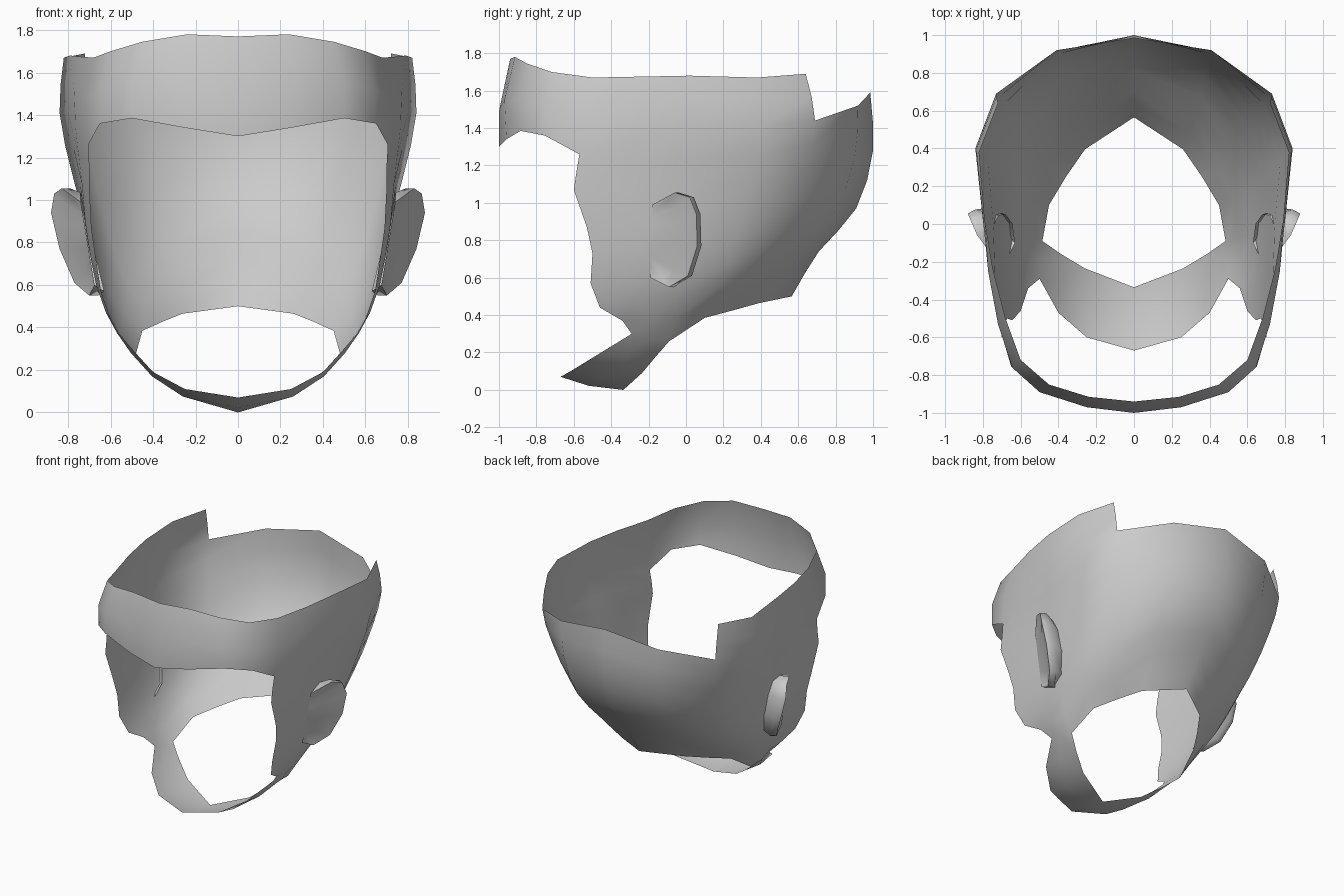
import bpy, bmesh
from mathutils import Vector

if "Cube" in bpy.data.objects:
    bpy.data.objects.remove(bpy.data.objects["Cube"])


def refine(pts):
    """Insert a spline midpoint between neighbouring profile points."""
    p = [Vector(q) for q in pts]
    ext = [2 * p[0] - p[1]] + p + [2 * p[-1] - p[-2]]
    out = []
    for i in range(len(p) - 1):
        a, b, c, d = ext[i:i + 4]
        out += [b, (9 * (b + c) - a - d) / 16]
    return out + [p[-1]]


def grid(bm, cols):
    """Skin neighbouring columns of points with quads."""
    vs = [[bm.verts.new(p) for p in c] for c in cols]
    for a, b in zip(vs, vs[1:]):
        for i in range(min(len(a), len(b)) - 1):
            bm.faces.new((a[i], b[i], b[i + 1], a[i + 1]))


def finish(bm, name):
    """Weld, mirror across x and smooth."""
    bmesh.ops.remove_doubles(bm, verts=bm.verts, dist=0.002)
    bmesh.ops.recalc_face_normals(bm, faces=bm.faces)
    me = bpy.data.meshes.new(name)
    bm.to_mesh(me)
    bm.free()
    ob = bpy.data.objects.new(name, me)
    bpy.context.collection.objects.link(ob)
    mod = ob.modifiers.new("mirror", 'MIRROR')
    mod.use_clip = True
    mod.merge_threshold = 0.002
    bpy.ops.object.select_all(action='DESELECT')
    ob.select_set(True)
    bpy.context.view_layer.objects.active = ob
    bpy.ops.object.shade_smooth_by_angle(angle=1.1)
    return ob


# Head sides and back: vertical profiles, bottom to top
face_edge = [Vector(p) for p in (
    (.50, -.29, .30), (.56, -.34, .37), (.60, -.46, .44), (.645, -.51, .57),
    (.67, -.50, .73), (.69, -.53, .87), (.70, -.60, 1.07), (.70, -.585, 1.17),
    (.705, -.57, 1.26), (.72, -.53, 1.47), (.68, -.50, 1.67))]
mid_side = refine([(.485, -.09, .26), (.62, -.05, .50), (.70, -.02, .76),
                   (.745, 0, 1.08), (.80, .02, 1.41), (.79, .02, 1.68)])
rear_side = refine([(.45, .10, .385), (.60, .17, .55), (.69, .26, .80),
                    (.775, .34, 1.10), (.84, .40, 1.41), (.82, .38, 1.67)])
rear_corner = refine([(.36, .25, .425), (.52, .37, .60), (.61, .52, .85),
                      (.69, .63, 1.17), (.73, .69, 1.44), (.72, .64, 1.69)])
rear_panel = refine([(.26, .395, .465), (.32, .57, .67), (.37, .78, .92),
                     (.40, .90, 1.23), (.41, .92, 1.52)])
rear_centre = refine([(0, .565, .50), (0, .71, .74), (0, .91, .97),
                      (0, 1.0, 1.28), (0, .985, 1.59)])
front_side = [(a + b) / 2 + Vector((.012, 0, 0)) for a, b in zip(face_edge, mid_side)]

bm = bmesh.new()
grid(bm, [face_edge, front_side, mid_side, rear_side, rear_corner, rear_panel, rear_centre])

# Forehead band
grid(bm, [face_edge[8:],
          [(.65, -.755, 1.36), (.645, -.76, 1.52), (.60, -.72, 1.70)],
          [(.50, -.885, 1.385), (.50, -.89, 1.55), (.45, -.85, 1.745)],
          [(.25, -.96, 1.34), (.25, -.97, 1.55), (.24, -.915, 1.78)],
          [(0, -1.0, 1.30), (0, -1.0, 1.49), (0, -.94, 1.77)]])

# Jaw strap
grid(bm, [[face_edge[0], front_side[0], mid_side[0]],
          [(.40, -.47, .19), (.405, -.32, .17), (.385, -.16, .18)],
          [(.25, -.60, .11), (.26, -.43, .075), (.26, -.235, .09)],
          [(0, -.67, .07), (0, -.52, .022), (0, -.335, 0)]])
finish(bm, "head_shell")

# Ears: face, rim and back wall swept round the outline
rim = [(.74, -.18, .99), (.83, -.06, 1.055), (.865, .02, 1.03), (.88, .055, .94),
       (.84, .06, .77), (.77, .01, .61), (.70, -.09, .55), (.675, -.19, .60)]
cols = []
for i, p in enumerate(rim):
    p = Vector(p)
    t = i / (len(rim) - 1)
    root = Vector((.74 - .065 * t, -.18 - .01 * t, .99 - .39 * t))
    bulge = 0 if i in (0, 7) else 1
    hollow = root.lerp(p, .6) + Vector((-.015, 0, 0)) * bulge
    back = p + Vector((-.04, .022, 0)) * bulge
    wall = Vector((.63 + .22 * (p.z - .55), p.y - .01, p.z * .92 + .064)) if bulge else p
    cols.append([root, hollow, p, back, wall])
bm = bmesh.new()
grid(bm, cols)
finish(bm, "ears")
